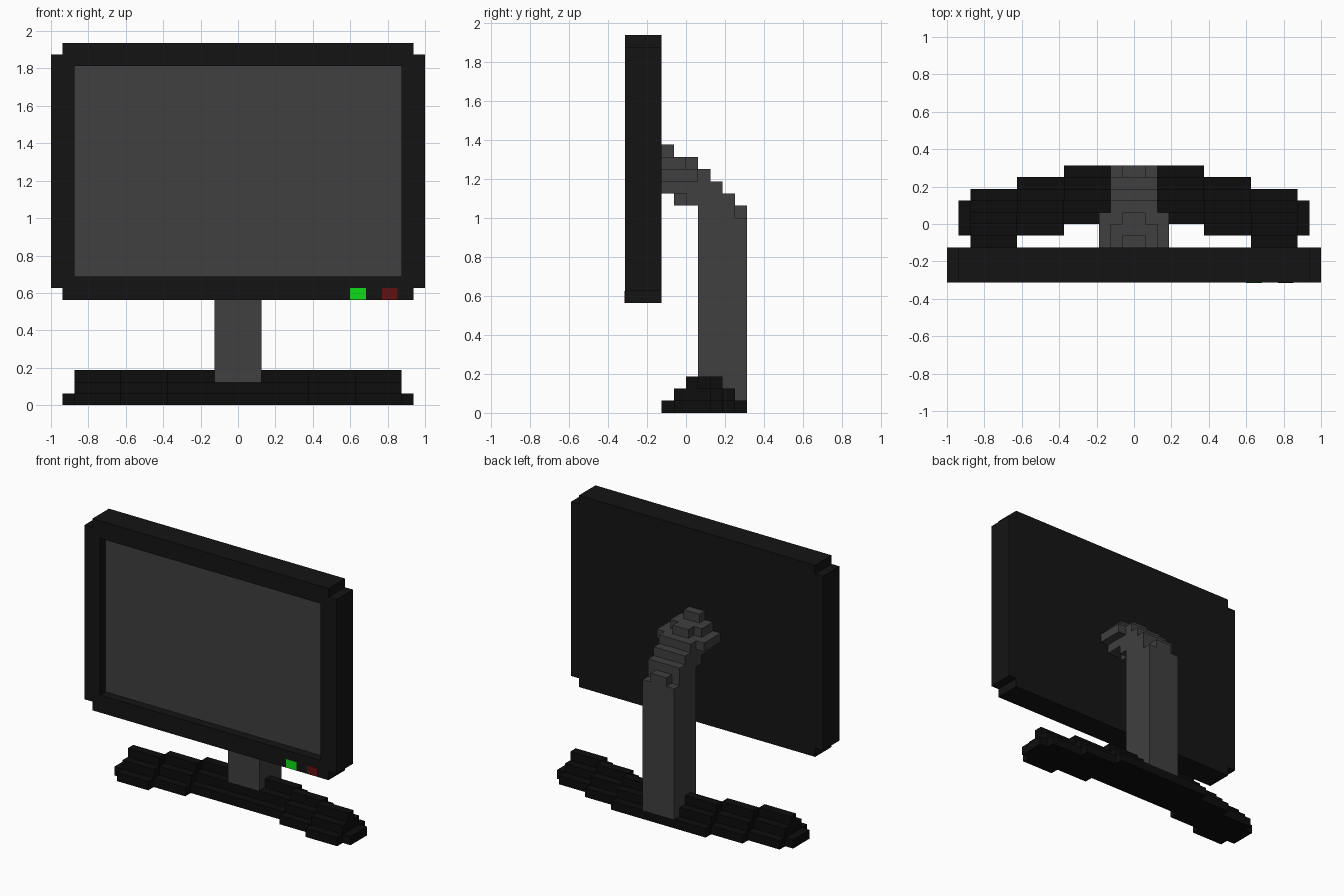
import bpy, bmesh

if "Cube" in bpy.data.objects:
    bpy.data.objects.remove(bpy.data.objects["Cube"])

U = 1 / 16  # block size: every dimension below is counted in blocks


def paint(obj, name, rgb):
    mat = bpy.data.materials.get(name) or bpy.data.materials.new(name)
    mat.diffuse_color = (*rgb, 1)
    mat.use_nodes = True
    mat.node_tree.nodes["Principled BSDF"].inputs["Base Color"].default_value = mat.diffuse_color
    obj.data.materials.append(mat)


def prism(name, profile, axis, lo, hi, mirror=False):
    """Extrude a closed profile along x (profile = y,z) or y (profile = x,z)."""
    bm = bmesh.new()
    place = (lambda a, b: (lo * U, a * U, b * U)) if axis == "x" else (lambda a, b: (a * U, lo * U, b * U))
    face = bm.faces.new([bm.verts.new(place(a, b)) for a, b in profile])
    side = bmesh.ops.extrude_face_region(bm, geom=[face])
    d = (hi - lo) * U
    bmesh.ops.translate(bm, verts=[v for v in side["geom"] if isinstance(v, bmesh.types.BMVert)],
                        vec=(d, 0, 0) if axis == "x" else (0, d, 0))
    bmesh.ops.recalc_face_normals(bm, faces=bm.faces)
    mesh = bpy.data.meshes.new(name)
    bm.to_mesh(mesh)
    bm.free()
    obj = bpy.data.objects.new(name, mesh)
    bpy.context.collection.objects.link(obj)
    if mirror:
        obj.modifiers.new("mirror", "MIRROR").use_mirror_merge = False
    return obj


def box(name, x0, x1, y0, y1, z0, z1, mirror=False):
    return prism(name, [(x0, z0), (x1, z0), (x1, z1), (x0, z1)], "y", y0, y1, mirror)


FRAME, BASE, GREY = (0.007, 0.007, 0.007), (0.004, 0.004, 0.004), (0.05, 0.05, 0.05)

# Monitor housing with notched corners and a recess for the screen
right = [(15, 9), (15, 10), (16, 10), (16, 30), (15, 30), (15, 31)]
outline = right + [(-x, z) for x, z in reversed(right)]
housing = prism("monitor_housing", outline, "y", -5, -2)
paint(housing, "housing_black", FRAME)
cutter = box("screen_cutter", -14, 14, -6, -3, 11, 29)
cutter.hide_render = True
cut = housing.modifiers.new("recess", "BOOLEAN")
cut.operation, cut.object, cut.solver = "DIFFERENCE", cutter, "EXACT"
bpy.context.view_layer.objects.active = housing
bpy.ops.object.modifier_apply(modifier="recess")
bpy.data.objects.remove(cutter)

# Screen panel
paint(box("screen", -14, 14, -4, -3, 11, 29), "dark_grey", GREY)

# Indicator lights on the lower edge
paint(box("power_light", 9.6, 10.95, -5.03, -4.5, 9.02, 10), "light_green", (0.005, 0.72, 0.01))
paint(box("standby_light", 12.3, 13.65, -5.03, -4.5, 9.02, 10), "light_red", (0.12, 0.005, 0.005))

# Stand: curved neck stepping forward to the panel
neck = [(5, 1), (5, 16), (4, 16), (4, 18), (3, 18), (3, 19), (2, 19), (2, 20), (0, 20), (0, 21),
        (-2, 21), (-2, 18), (0, 18), (0, 17), (1, 17), (1, 2), (4, 2), (4, 1)]
parts = [prism("stand_neck", neck, "x", -2, 2),
         box("neck_rear_step", -1, 1, 4, 5, 16, 17),
         box("neck_lower_step", -1, 1, -1, 0, 17, 18),
         box("mount_upper_step", -1, 1, 0, 1, 20, 21),
         box("mount_top", -1, 1, -2, -1, 21, 22),
         box("mount_ear", 2, 3, -2, 1, 19, 20, mirror=True)]
for p in parts:
    paint(p, "dark_grey", GREY)


# Base: stepped ridge swept forward toward both ends
def ridge(f):
    return [(f, 0), (f + 5, 0), (f + 5, 1), (f + 4, 1), (f + 4, 2), (f + 3, 2), (f + 3, 3),
            (f + 2, 3), (f + 2, 2), (f + 1, 2), (f + 1, 1), (f, 1)]


parts = [prism("base_centre", ridge(0), "x", -6, 6),
         prism("base_middle", ridge(-1), "x", 6, 10, mirror=True),
         prism("base_outer", ridge(-2), "x", 10, 14, mirror=True),
         box("base_tip", 14, 15, -1, 2, 0, 1, mirror=True)]
for p in parts:
    paint(p, "base_black", BASE)
